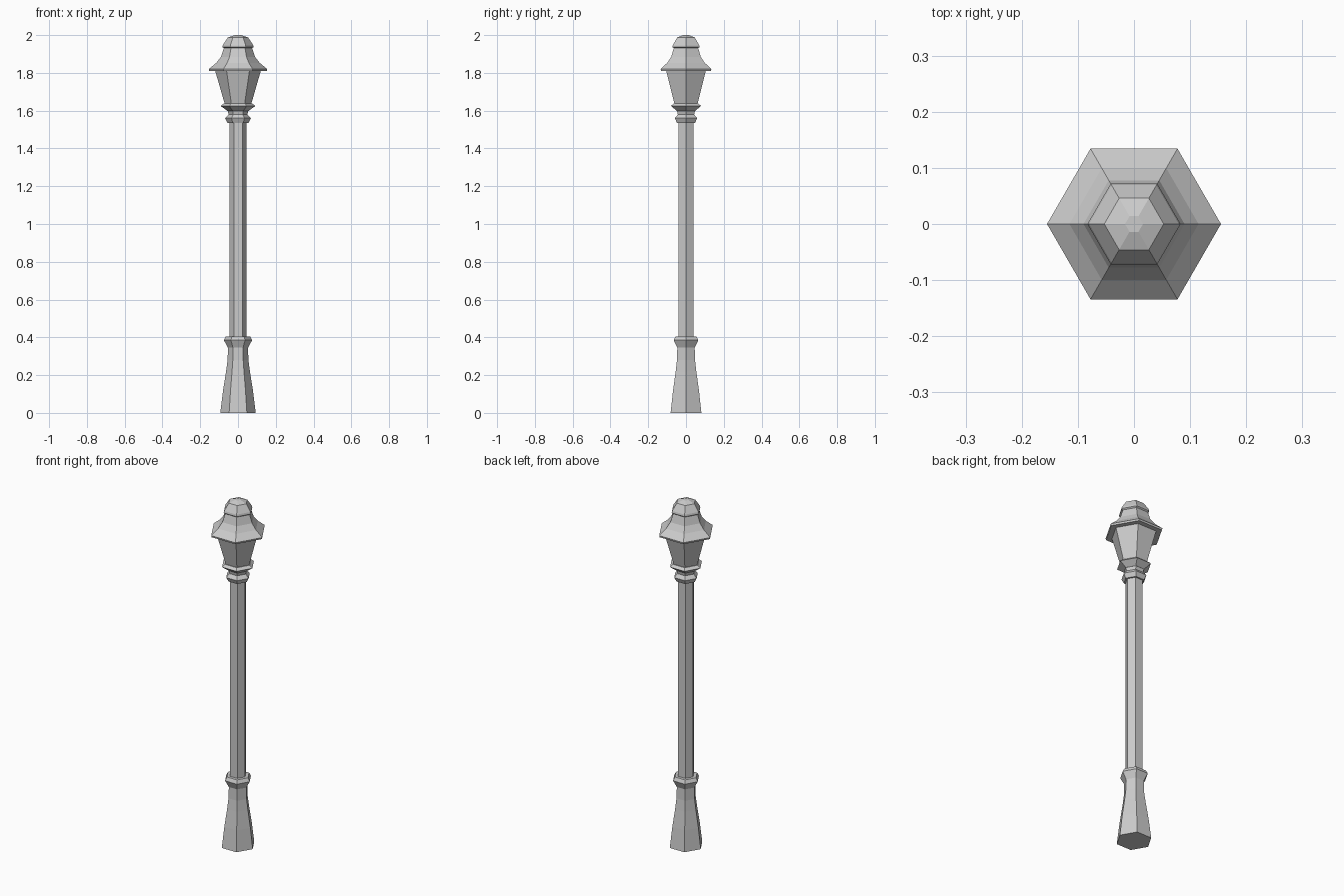
import bpy, bmesh
from math import cos, sin, pi

cube = bpy.data.objects.get("Cube")
if cube:
    bpy.data.objects.remove(cube, do_unlink=True)

metal = bpy.data.materials.new("grey metal")
metal.use_nodes = True
GREY = (0.6, 0.6, 0.6, 1)
metal.diffuse_color = GREY
metal.node_tree.nodes["Principled BSDF"].inputs["Base Color"].default_value = GREY

SIDES = 6


def turned(name, profile):
    """Flat-sided solid from (radius, height) rings, bottom to top, capped at both ends."""
    bm = bmesh.new()
    rings = [[bm.verts.new((r * cos(2 * pi * i / SIDES), r * sin(2 * pi * i / SIDES), z))
              for i in range(SIDES)] for r, z in profile]
    for low, high in zip(rings, rings[1:]):
        for i in range(SIDES):
            j = (i + 1) % SIDES
            bm.faces.new((low[i], low[j], high[j], high[i]))
    bm.faces.new(rings[0][::-1])
    bm.faces.new(rings[-1])
    mesh = bpy.data.meshes.new(name)
    bm.to_mesh(mesh)
    bm.free()
    mesh.materials.append(metal)
    obj = bpy.data.objects.new(name, mesh)
    bpy.context.collection.objects.link(obj)
    return obj


# Flared foot and its collar
turned("base", [(.094, 0), (.079, .12), (.063, .22), (.055, .28), (.053, .35)])
turned("base_collar", [(.053, .345), (.075, .385), (.064, .405)])

# Tall shaft
turned("post", [(.045, .40), (.045, 1.54)])

# Mouldings below the lantern
turned("neck_collar", [(.055, 1.535), (.068, 1.56), (.05, 1.58), (.055, 1.6)])
turned("lantern_seat", [(.055, 1.598), (.092, 1.625), (.075, 1.638)])

# Tapered lantern body
turned("lantern", [(.07, 1.635), (.122, 1.815)])

# Flared roof with thin rim
turned("roof", [(.152, 1.81), (.155, 1.82), (.115, 1.853), (.09, 1.885), (.075, 1.93), (.073, 1.937)])

# Cap and shallow point on top
turned("cap", [(.073, 1.93), (.083, 1.937), (.08, 1.948), (.053, 1.988), (.016, 2.0)])
